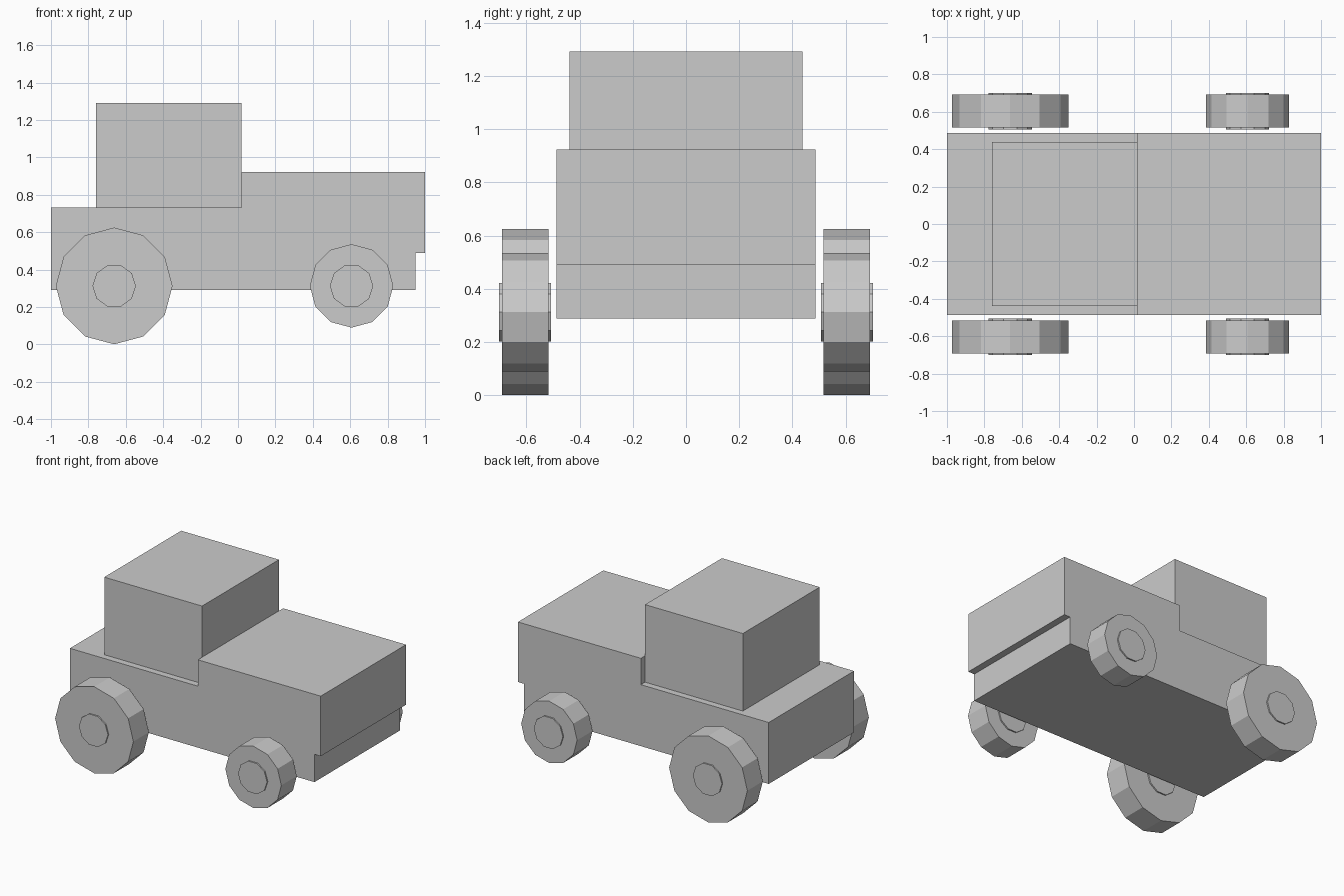
import bpy
import bmesh
from math import pi
from mathutils import Matrix

if "Cube" in bpy.data.objects:
    bpy.data.objects.remove(bpy.data.objects["Cube"], do_unlink=True)

# One plain grey for every part
grey = bpy.data.materials.new("plain_grey")
grey.use_nodes = True
grey.diffuse_color = (0.6, 0.6, 0.6, 1)
grey.node_tree.nodes["Principled BSDF"].inputs["Base Color"].default_value = (0.6, 0.6, 0.6, 1)


def finish(name, bm):
    bmesh.ops.recalc_face_normals(bm, faces=bm.faces)
    mesh = bpy.data.meshes.new(name)
    bm.to_mesh(mesh)
    bm.free()
    mesh.materials.append(grey)
    obj = bpy.data.objects.new(name, mesh)
    bpy.context.collection.objects.link(obj)
    return obj


def extrude_profile(name, points, half_width):
    """Side profile in x and z, extruded across y."""
    bm = bmesh.new()
    face = bm.faces.new([bm.verts.new((x, -half_width, z)) for x, z in points])
    result = bmesh.ops.extrude_face_region(bm, geom=[face])
    verts = [v for v in result["geom"] if isinstance(v, bmesh.types.BMVert)]
    bmesh.ops.translate(bm, verts=verts, vec=(0, 2 * half_width, 0))
    return finish(name, bm)


def disc(name, centre, radius, sides, width, turn):
    """Flat-sided cylinder with its axis along y."""
    bm = bmesh.new()
    matrix = (Matrix.Translation(centre) @ Matrix.Rotation(pi / 2, 4, 'X')
              @ Matrix.Rotation(turn, 4, 'Z'))
    bmesh.ops.create_cone(bm, cap_ends=True, segments=sides, radius1=radius,
                          radius2=radius, depth=width, matrix=matrix)
    return finish(name, bm)


# Body with rear deck, raised bonnet and undercut nose
extrude_profile("body", [(-1, 0.29), (0.95, 0.29), (0.95, 0.49), (1, 0.49),
                         (1, 0.923), (0.02, 0.923), (0.02, 0.733), (-1, 0.733)], 0.486)

# Cab, slightly narrower than the body
extrude_profile("cab", [(-0.76, 0.733), (0.02, 0.733), (0.02, 1.292), (-0.76, 1.292)], 0.438)

# Wheels: twelve-sided tyres with ten-sided hubs standing just proud
AXLE_Z = 0.313
for end, x, radius in (("large", -0.662, 0.312), ("small", 0.607, 0.223)):
    for side, y in (("near", -0.604), ("far", 0.604)):
        centre = (x, y, AXLE_Z)
        disc(f"{end}_tyre_{side}", centre, radius, 12, 0.176, 0)
        disc(f"{end}_hub_{side}", centre, 0.116, 10, 0.195, pi / 2)
